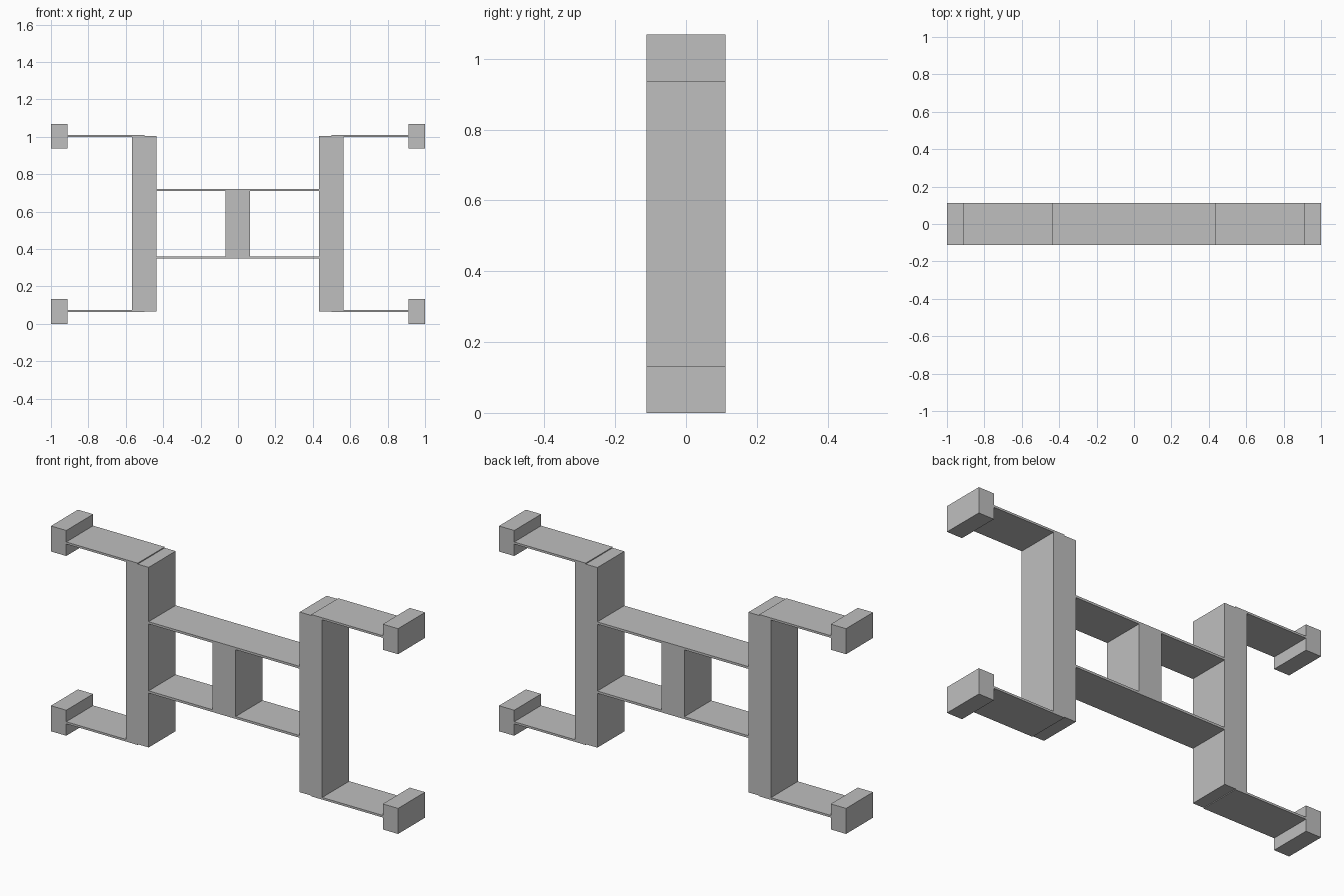
import bpy

if "Cube" in bpy.data.objects:
    bpy.data.objects.remove(bpy.data.objects["Cube"])

# Single flat grey
grey = bpy.data.materials.new("plain grey")
grey.diffuse_color = (0.52, 0.52, 0.52, 1.0)
grey.use_nodes = True
grey.node_tree.nodes["Principled BSDF"].inputs["Base Color"].default_value = grey.diffuse_color

HALF_Y = 0.111


def box(name, x0, x1, z0, z1):
    """Box spanning the full depth of the frame."""
    bpy.ops.mesh.primitive_cube_add(
        size=1, location=((x0 + x1) / 2, 0, (z0 + z1) / 2))
    ob = bpy.context.object
    ob.name = name
    ob.scale = (x1 - x0, 2 * HALF_Y, z1 - z0)
    bpy.ops.object.transform_apply(location=False, rotation=False, scale=True)
    ob.data.materials.append(grey)
    return ob


# Tall side posts
for side, cx in (("left", -0.502), ("right", 0.498)):
    box(side + "_post", cx - 0.065, cx + 0.065, 0.066, 1.004)

# Short centre post between the shelves
box("centre_post", -0.068, 0.064, 0.355, 0.715)

# Thin shelves joining the two side posts
for level, z in (("lower", 0.355), ("upper", 0.715)):
    box(level + "_shelf", -0.439, 0.435, z - 0.006, z + 0.006)

# Outer arms with end blocks, mirrored left and right
for side, s in (("left", -1), ("right", 1)):
    for level, z in (("lower", 0.067), ("upper", 1.003)):
        xs = sorted((s * 0.5, s * 0.912))
        box(f"{side}_{level}_arm", xs[0], xs[1], z - 0.005, z + 0.006)
        xs = sorted((s * 0.912, s * 1.0))
        box(f"{side}_{level}_end_block", xs[0], xs[1], z - 0.067, z + 0.066)
